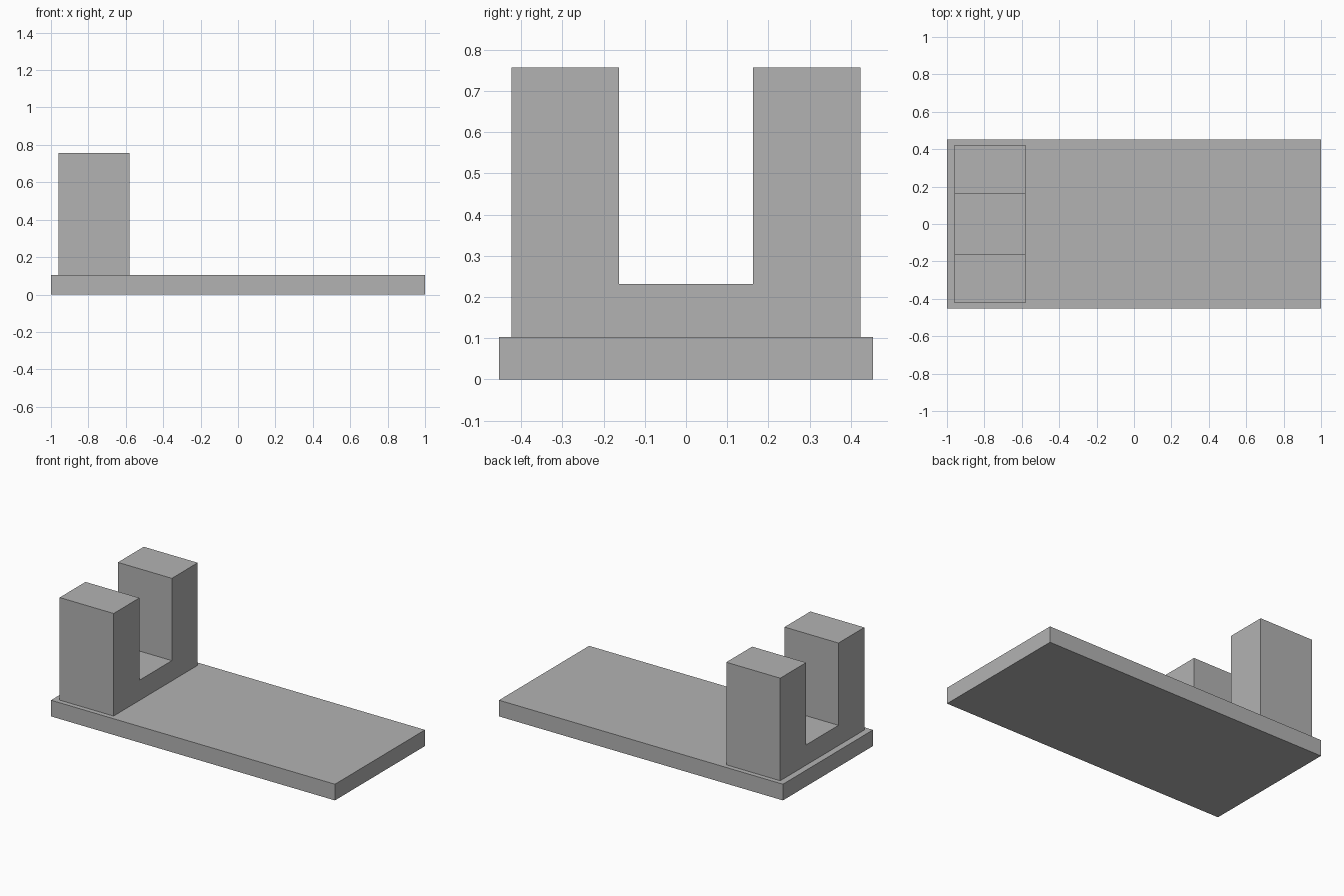
import bpy
import bmesh
from mathutils import Vector

old = bpy.data.objects.get("Cube")
if old:
    bpy.data.objects.remove(old, do_unlink=True)

# One plain grey for every part
grey = bpy.data.materials.new("plain grey")
grey.use_nodes = True
colour = (0.45, 0.45, 0.45, 1)
grey.diffuse_color = colour
grey.node_tree.nodes["Principled BSDF"].inputs["Base Color"].default_value = colour


def extrude_profile(name, profile, x_start, x_end):
    """Solid made by sweeping a (y, z) profile along x."""
    bm = bmesh.new()
    face = bm.faces.new([bm.verts.new((x_start, y, z)) for y, z in profile])
    swept = bmesh.ops.extrude_face_region(bm, geom=[face], use_keep_orig=True)
    moved = [v for v in swept["geom"] if isinstance(v, bmesh.types.BMVert)]
    bmesh.ops.translate(bm, verts=moved, vec=Vector((x_end - x_start, 0, 0)))
    bmesh.ops.recalc_face_normals(bm, faces=bm.faces)
    mesh = bpy.data.meshes.new(name)
    bm.to_mesh(mesh)
    bm.free()
    mesh.materials.append(grey)
    obj = bpy.data.objects.new(name, mesh)
    bpy.context.scene.collection.objects.link(obj)
    return obj


def mirrored(half):
    """Complete a half profile across y = 0."""
    return half + [(-y, z) for y, z in reversed(half)]


base_top = 0.103

# Flat base plate
extrude_profile("base_plate", mirrored([(0.453, 0), (0.453, base_top)]), -1, 1)

# Upright U-shaped bracket at the right end
bracket_half = [(0.423, base_top), (0.423, 0.756), (0.163, 0.756), (0.163, 0.232)]
extrude_profile("u_bracket", mirrored(bracket_half), -0.96, -0.58)
